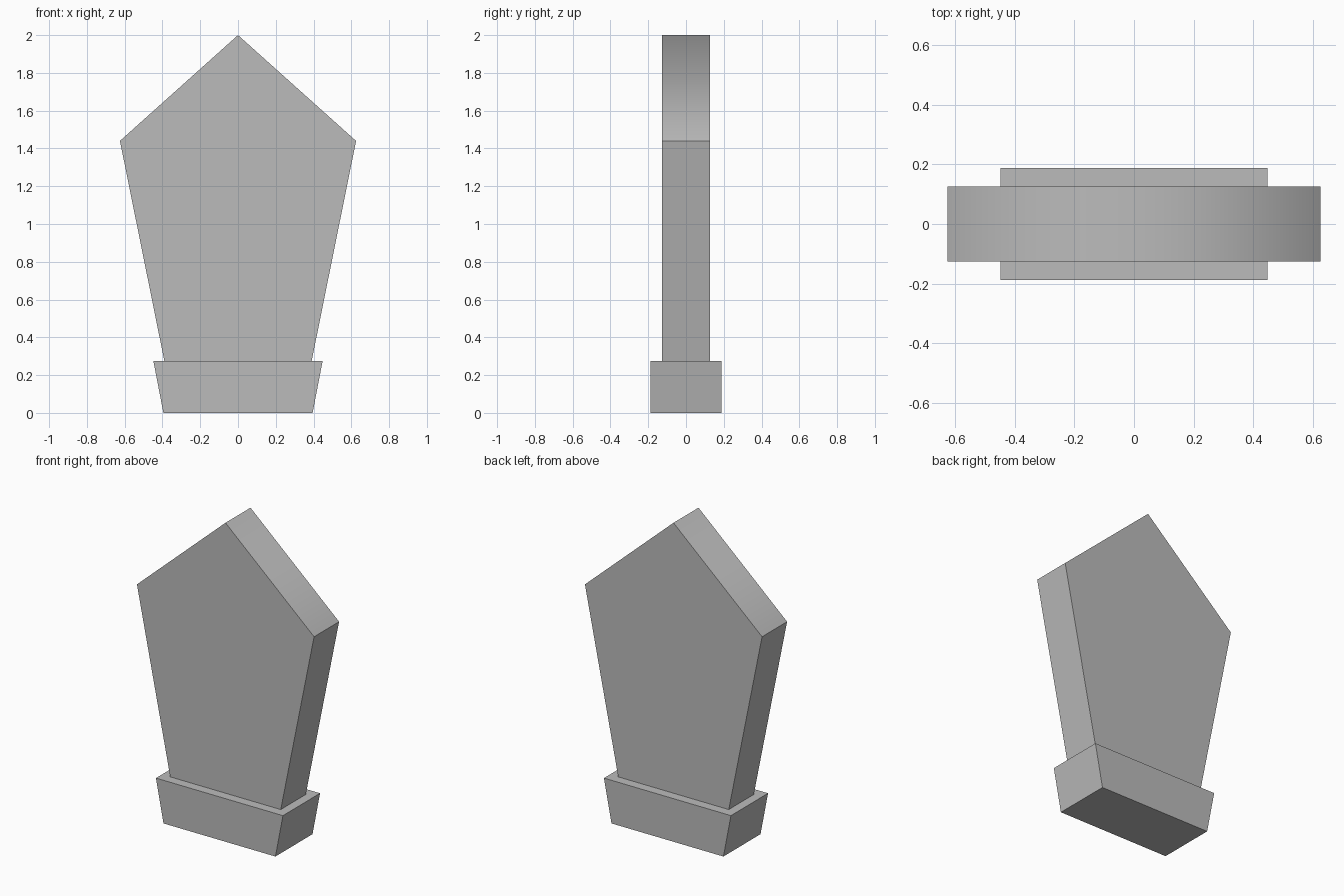
import bpy
import bmesh

default = bpy.data.objects.get("Cube")
if default:
    bpy.data.objects.remove(default, do_unlink=True)

stone = bpy.data.materials.new("grey_stone")
stone.use_nodes = True
stone.diffuse_color = (0.5, 0.5, 0.5, 1)
stone.node_tree.nodes["Principled BSDF"].inputs["Base Color"].default_value = stone.diffuse_color


def extrude_profile(name, half_profile, half_depth):
    """Mirror a right-hand (x, z) outline and extrude it through y."""
    mirrored = [(-x, z) for x, z in reversed(half_profile) if x > 0]
    bm = bmesh.new()
    face = bm.faces.new([bm.verts.new((x, -half_depth, z)) for x, z in half_profile + mirrored])
    result = bmesh.ops.extrude_face_region(bm, geom=[face], use_keep_orig=True)
    moved = [g for g in result["geom"] if isinstance(g, bmesh.types.BMVert)]
    bmesh.ops.translate(bm, verts=moved, vec=(0, 2 * half_depth, 0))
    bmesh.ops.recalc_face_normals(bm, faces=bm.faces[:])
    # Shade softly over the ridge only; every other edge stays crisp
    for f in bm.faces:
        f.smooth = f.normal.z > 0.5 and abs(f.normal.x) > 0.1
    for e in bm.edges:
        e.smooth = all(f.smooth for f in e.link_faces)
    mesh = bpy.data.meshes.new(name)
    bm.to_mesh(mesh)
    bm.free()
    mesh.materials.append(stone)
    obj = bpy.data.objects.new(name, mesh)
    bpy.context.collection.objects.link(obj)
    return obj


# Flared foot block
extrude_profile("base", [(0.395, 0), (0.448, 0.275)], 0.187)

# Tapered upright slab with a pointed top, seated slightly into the base
extrude_profile("slab", [(0.387, 0.26), (0.625, 1.44), (0, 2)], 0.126)
